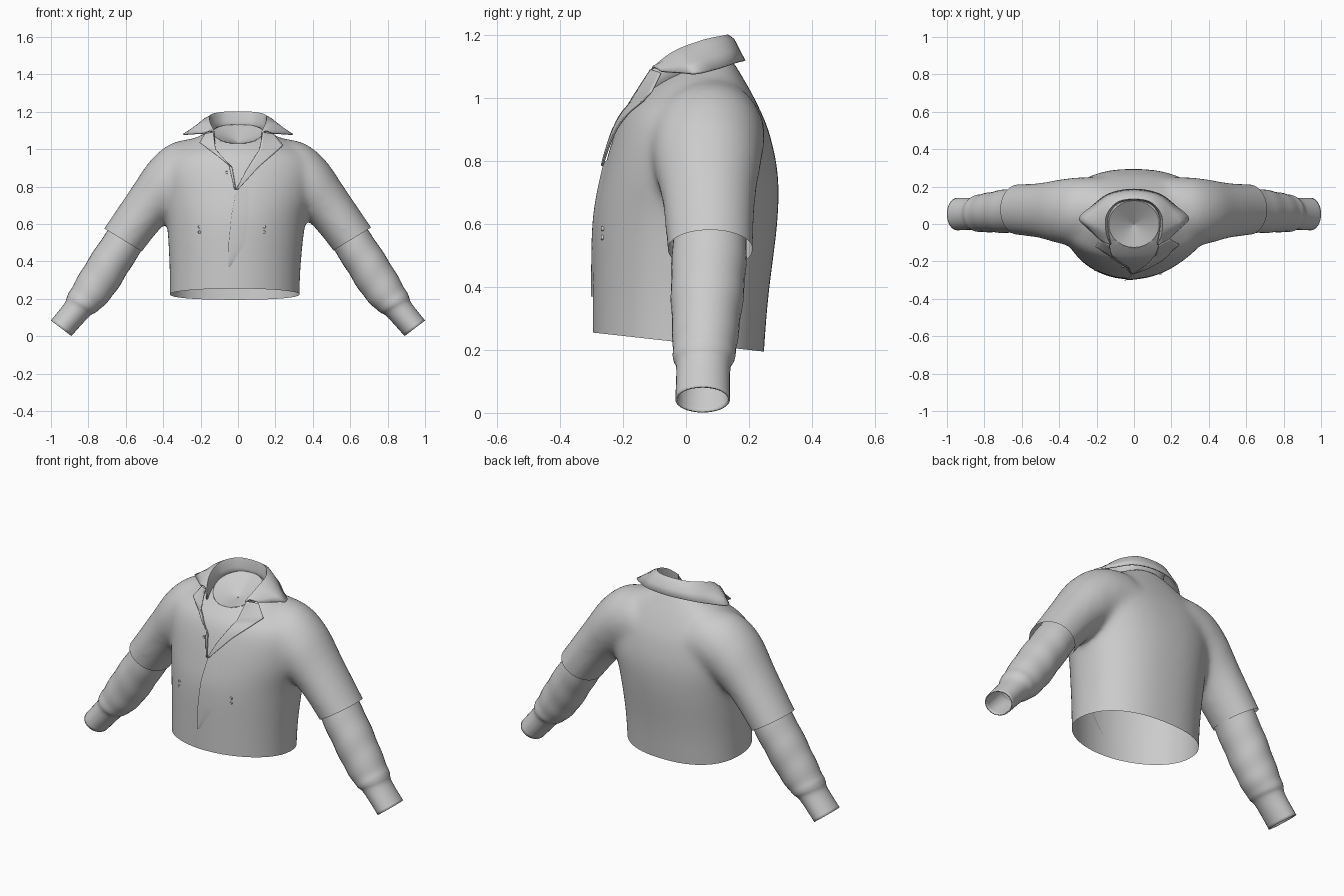
import bpy, bmesh, math
from mathutils import Vector, Matrix
from mathutils.bvhtree import BVHTree

if "Cube" in bpy.data.objects:
    bpy.data.objects.remove(bpy.data.objects["Cube"])


def catmull(st, n):
    """Smoothly interpolate a list of equal-length tuples."""
    out = []
    for i in range(len(st) - 1):
        q = (st[max(i - 1, 0)], st[i], st[i + 1], st[min(i + 2, len(st) - 1)])
        for k in range(n):
            t = k / n
            out.append(tuple(.5 * (2 * b + (c - a) * t + (2 * a - 5 * b + 4 * c - d) * t * t
                                   + (3 * b - a - 3 * c + d) * t ** 3) for a, b, c, d in zip(*q)))
    out.append(tuple(st[-1]))
    return out


def add_loft(bm, rings, closed=True, cap=False):
    rows = [[bm.verts.new(p) for p in r] for r in rings]
    n = len(rows[0])
    for a, b in zip(rows, rows[1:]):
        for j in range(n if closed else n - 1):
            k = (j + 1) % n
            bm.faces.new((a[j], a[k], b[k], b[j]))
    if cap:
        bm.faces.new(rows[0][::-1])
        bm.faces.new(rows[-1])


def finish(bm, name, thickness=0):
    bmesh.ops.recalc_face_normals(bm, faces=bm.faces[:])
    me = bpy.data.meshes.new(name)
    bm.to_mesh(me)
    bm.free()
    me.shade_smooth()
    me.set_sharp_from_angle(angle=math.radians(45))
    ob = bpy.data.objects.new(name, me)
    bpy.context.collection.objects.link(ob)
    if thickness:
        m = ob.modifiers.new("thickness", 'SOLIDIFY')
        m.thickness, m.offset = thickness, 0
    return ob


def body_ring(z, cx, hw, yf, yb, n=48):
    """Cross-section with a slightly pointed front and a broader back."""
    ring = []
    for i in range(n):
        a = 2 * math.pi * i / n
        c, s = math.cos(a), math.sin(a)
        e = 2 / (2.35 if s > 0 else 1.95)
        ring.append((cx + hw * math.copysign(abs(c) ** e, c),
                     (yf + yb) / 2 + (yb - yf) / 2 * math.copysign(abs(s) ** e, s), z))
    return ring


def tube_ring(side, xo, zo, xi, zi, cy, ry, n=32):
    """Ring given by its outer and inner silhouette points and its depth."""
    ring = []
    for i in range(n):
        a = 2 * math.pi * i / n
        c = math.cos(a)
        ring.append((side * ((xo + xi) / 2 + (xo - xi) / 2 * c), cy + ry * math.sin(a),
                     (zo + zi) / 2 + (zo - zi) / 2 * c))
    return ring


# Torso and short sleeves, fused into one smooth shell
torso = [(.10, -.018, .347, -.297, .242), (.35, -.016, .35, -.297, .26), (.60, -.01, .37, -.292, .29),
         (.75, 0, .40, -.266, .293), (.88, 0, .415, -.23, .268), (.96, 0, .385, -.195, .237),
         (1.01, 0, .315, -.148, .212), (1.05, 0, .25, -.10, .19), (1.08, 0, .19, -.058, .172),
         (1.12, 0, .11, 0, .148), (1.14, 0, .06, .03, .12)]
short = [(.22, 1.06, .10, .72, .085, .165), (.35, 1.035, .24, .70, .07, .18), (.465, .945, .33, .65, .067, .172),
         (.573, .79, .41, .58, .072, .15), (.715, .58, .51, .455, .077, .138), (.76, .52, .55, .395, .077, .138)]
bm = bmesh.new()
add_loft(bm, [body_ring(*s) for s in catmull(torso, 5)], cap=True)
for side in (-1, 1):
    add_loft(bm, [tube_ring(side, *s) for s in catmull(short, 5)], cap=True)
shell = finish(bm, "jacket_body")
rm = shell.modifiers.new("fuse", 'REMESH')
rm.mode, rm.voxel_size = 'VOXEL', .013
sm = shell.modifiers.new("relax", 'SMOOTH')
sm.factor, sm.iterations = .5, 36
dg = bpy.context.evaluated_depsgraph_get()
fused = bpy.data.meshes.new_from_object(shell.evaluated_get(dg))
bpy.data.objects.remove(shell)
bm = bmesh.new()
bm.from_mesh(fused)
tree = BVHTree.FromBMesh(bm)


def cut_open(bm, co, no, test):
    """Cut the tested region along a plane and delete what lies beyond."""
    co, no = Vector(co), Vector(no).normalized()
    faces = [f for f in bm.faces if test(f.calc_center_median())]
    geom = faces + list({e for f in faces for e in f.edges}) + list({v for f in faces for v in f.verts})
    bmesh.ops.bisect_plane(bm, geom=geom, dist=1e-5, plane_co=co, plane_no=no)
    gone = [v for v in bm.verts if test(v.co) and (v.co - co).dot(no) > 1e-4]
    bmesh.ops.delete(bm, geom=gone, context='VERTS')


# Open waist hem and sleeve hems
cut_open(bm, (0, -.295, .255), (0, -.111, -1), lambda p: abs(p.x) < .42 and p.z < .4)
for side, end in ((-1, .618), (1, .606)):
    cut_open(bm, (side * end, 0, .517), (side * .125, 0, -.205), lambda p: p.x * side > .45)
# Oval neckline
rx, ry = .135, .125
hole = [f for f in bm.faces if f.calc_center_median().z > .95
        and math.hypot(f.calc_center_median().x / rx, f.calc_center_median().y / ry) < 1]
bmesh.ops.delete(bm, geom=hole, context='FACES')
rim = [e for e in bm.edges if e.is_boundary and e.verts[0].co.z > .95]
for v in {v for e in rim for v in e.verts}:
    r = math.hypot(v.co.x / rx, v.co.y / ry)
    v.co.x, v.co.y = v.co.x / r, v.co.y / r
finish(bm, "jacket_body")
# Sunken closing of the neck opening
bm = bmesh.new()
rings = []
for k in (1.0, .66, .33, .02):
    ring = []
    for i in range(48):
        a = 2 * math.pi * i / 48
        p = Vector((rx * math.cos(a), ry * math.sin(a), 2))
        z = tree.ray_cast(p, Vector((0, 0, -1)))[0].z
        ring.append((p.x * k, p.y * k, 1.035 + (z - 1.035) * k))
    rings.append(ring)
add_loft(bm, rings)
finish(bm, "neck_lining")

# Long under-sleeves with soft folds and a tighter cuff
under = [(.64, .645, .48, .53, .075, .112), (.68, .585, .515, .465, .075, .115), (.755, .475, .575, .37, .07, .115),
         (.825, .365, .64, .265, .065, .108), (.885, .26, .70, .185, .06, .1), (.91, .215, .755, .135, .057, .095),
         (.925, .175, .80, .105, .055, .083), (.998, .082, .893, .003, .053, .084)]
for side, label in ((-1, "left"), (1, "right")):
    bm = bmesh.new()
    rings = []
    st = catmull(under, 6)
    for i, s in enumerate(st):
        ring = tube_ring(side, *s)
        mid = sum((Vector(p) for p in ring), Vector()) / len(ring)
        fade = math.sin(math.pi * min(1, i / (len(st) - 7)))
        rings.append([mid + (Vector(p) - mid) * (1 + .014 * fade * math.sin(i * .9 + 2 * math.cos(
            2 * math.pi * j / len(ring)))) for j, p in enumerate(ring)])
    add_loft(bm, rings)
    finish(bm, label + "_long_sleeve", .006)

# Folded collar: stand, fold line and pointed fall; half given, then mirrored
half = [((0, .125, 1.09), (0, .135, 1.198), (0, .185, 1.118)),
        ((.09, .105, 1.09), (.09, .118, 1.195), (.13, .162, 1.113)),
        ((.135, .04, 1.07), (.148, .05, 1.18), (.22, .098, 1.093)),
        ((.135, -.04, 1.045), (.152, -.04, 1.145), (.292, .02, 1.078)),
        ((.125, -.105, 1.02), (.128, -.112, 1.09), (.185, -.08, 1.085))]
rows = [tuple((-x, y, z) for x, y, z in r) for r in half[:0:-1]] + half
flat = [tuple(c for p in r for c in p) for r in rows]
sections = []
for i, s in enumerate(catmull(flat, 6)):
    base, fold, fall = Vector(s[:3]), Vector(s[3:6]), Vector(s[6:])
    seg = min(i // 6, len(flat) - 2)
    if seg in (0, len(flat) - 2):  # straight front edges keep the points sharp
        fall = Vector(flat[seg][6:]).lerp(Vector(flat[seg + 1][6:]), i / 6 - seg)
    over = fold + (fall - fold) * .3 + Vector((0, 0, .012))
    sections.append([base, base.lerp(fold, .55), base.lerp(fold, .9), fold, over,
                     fold.lerp(fall, .65) + Vector((0, 0, .006)), fall])
bm = bmesh.new()
add_loft(bm, sections, closed=False)
finish(bm, "collar", .008)


def drape(name, inner, outer, off_in, off_out, thick, n=8, m=8):
    """Sheet between two edge lines, laid onto the front of the body."""
    rows = []
    for i in range(len(inner) - 1):
        for k in range(n + (i == len(inner) - 2)):
            t = k / n
            a = Vector(inner[i]).lerp(Vector(inner[i + 1]), t)
            b = Vector(outer[i]).lerp(Vector(outer[i + 1]), t)
            row = []
            for j in range(m + 1):
                u = j / m
                p = a.lerp(b, u)
                hit = tree.ray_cast(Vector((p.x, -1, p.z)), Vector((0, 1, 0)))[0]
                if hit:
                    p.y = min(p.y, hit.y - off_in - (off_out - off_in) * u)
                row.append(p)
            rows.append(row)
    bm = bmesh.new()
    add_loft(bm, rows, closed=False)
    finish(bm, name, thick)


# Lapels and front overlap
drape("right_lapel", [(-.01, -.25, .785), (.04, -.23, .88), (.115, -.17, 1.0), (.132, -.112, 1.09)],
      [(.0, -.25, .785), (.11, -.215, .905), (.242, -.11, 1.02), (.19, -.08, 1.08)], .012, .008, .006)
drape("left_lapel", [(-.012, -.25, .785), (-.03, -.23, .90), (-.12, -.17, 1.0), (-.132, -.112, 1.09)],
      [(-.018, -.25, .785), (-.05, -.22, .92), (-.205, -.12, 1.035), (-.175, -.08, 1.083)], .012, .008, .006)
drape("front_overlap", [(-.008, 0, .79), (-.035, 0, .65), (-.05, 0, .5), (-.052, 0, .37)],
      [(.07, 0, .81), (.08, 0, .65), (.06, 0, .5), (-.04, 0, .37)], .008, -.002, 0)

# Small fasteners on the chest
for i, (x, z) in enumerate(((-.205, .585), (-.205, .557), (.14, .585), (.14, .557), (-.06, .875))):
    hit = tree.ray_cast(Vector((x, -1, z)), Vector((0, 1, 0)))[0]
    bm = bmesh.new()
    bmesh.ops.create_cone(bm, cap_ends=True, segments=12, radius1=.009, radius2=.007, depth=.01,
                          matrix=Matrix.Translation(hit) @ Matrix.Rotation(math.pi / 2, 4, 'X'))
    finish(bm, "fastener_%d" % (i + 1))
